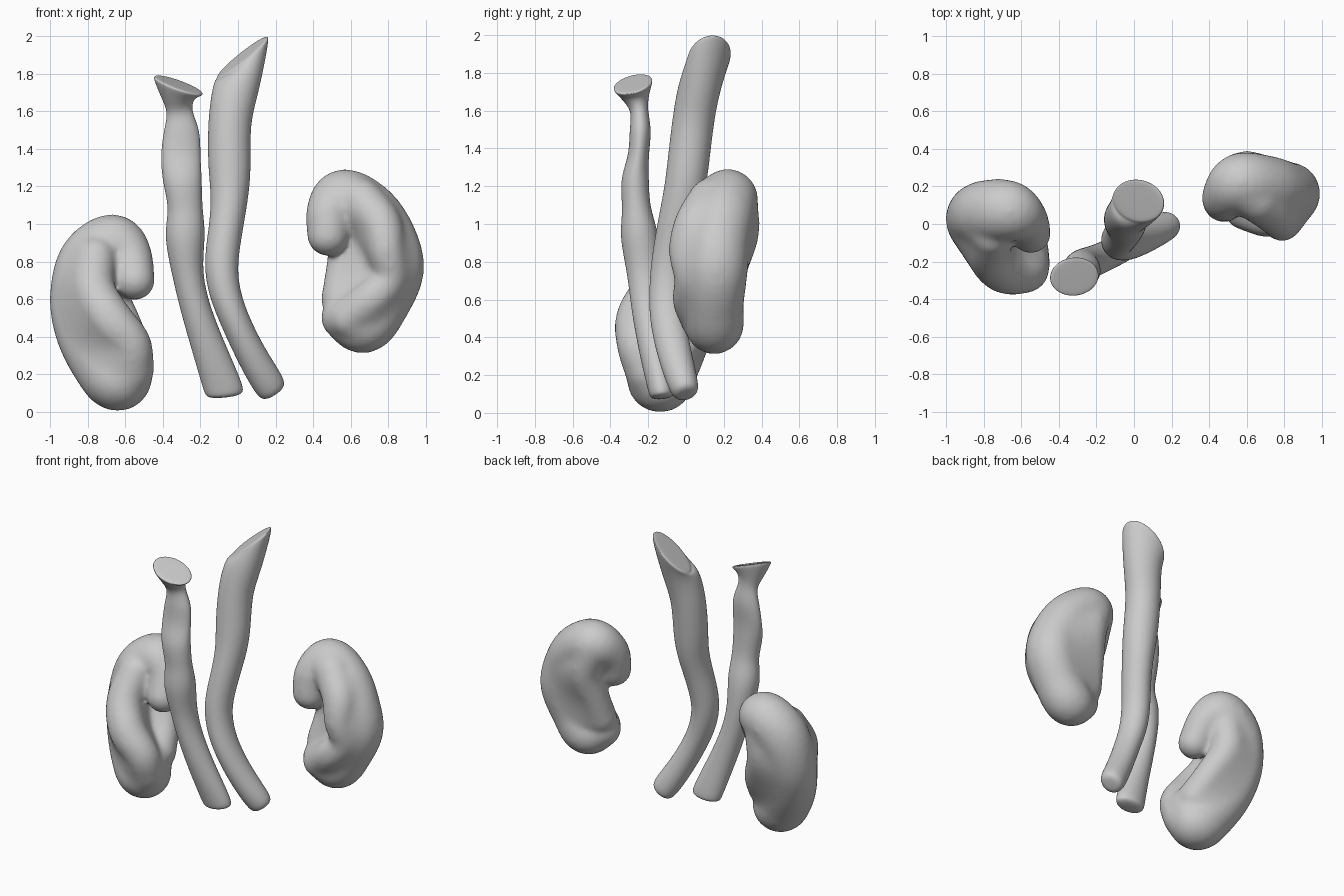
import bpy, bmesh
from mathutils import Vector, Matrix


def finish(name, bm):
    mesh = bpy.data.meshes.new(name)
    bmesh.ops.recalc_face_normals(bm, faces=bm.faces)
    for f in bm.faces:
        f.smooth = True
    bm.to_mesh(mesh)
    bm.free()
    ob = bpy.data.objects.new(name, mesh)
    bpy.context.collection.objects.link(ob)
    return ob


def spline(pts, steps=6):
    """Catmull-Rom samples through 4D points (x, y, z, r)."""
    p = [2 * pts[0] - pts[1]] + pts + [2 * pts[-1] - pts[-2]]
    out = []
    for a, b, c, d in zip(p, p[1:], p[2:], p[3:]):
        for i in range(steps):
            t = i / steps
            out.append(0.5 * (2 * b + (c - a) * t + (2 * a - 5 * b + 4 * c - d) * t * t
                              + (3 * b - a - 3 * c + d) * t ** 3))
    return out + [pts[-1]]


def organ(name, spine, walls):
    """Balls along a spine, plus walls (start index, stroke) webbed to the spine."""
    spine = [Vector(p) for p in spine]
    balls = spline(spine)
    for start, stroke in walls:
        stroke = [Vector(p) for p in stroke]
        base = spine[start:start + len(stroke)]
        for k in (0.25, 0.5, 0.75, 1):
            balls += spline([b.lerp(s, k) for b, s in zip(base, stroke)])
    bm = bmesh.new()
    for p in balls:
        bmesh.ops.create_icosphere(bm, subdivisions=3, radius=p[3] + 0.003,
                                   matrix=Matrix.Translation(p.to_3d()))
    ob = finish(name, bm)
    rm = ob.modifiers.new("fuse", 'REMESH')
    rm.mode = 'VOXEL'
    rm.voxel_size = 0.015
    rm.use_smooth_shade = True
    sm = ob.modifiers.new("soften", 'SMOOTH')
    sm.factor = 0.5
    sm.iterations = 20
    return ob


def vessel(name, rings, top_normal, end_normal, end_inset):
    """Tube through rings (x, y, z, width radius, depth radius), top to bottom."""
    n, bm, loops = 12, bmesh.new(), []
    cen = [Vector(r[:3]) for r in rings]

    def ring(c, t, rw, rd):
        w = Vector((0, 1, 0)).cross(t).normalized()
        d = t.cross(w).normalized()
        unit = [Matrix.Rotation(6.283185 * i / n, 2) @ Vector((1, 0)) for i in range(n)]
        loops.append([bm.verts.new(c + 1.045 * (w * rw * a.x + d * rd * a.y))
                      for a in unit])

    last = len(rings) - 1
    for i, r in enumerate(rings):
        t = (cen[max(i - 1, 0)] - cen[min(i + 1, last)]).normalized()
        if i == 0:
            t = Vector(top_normal).normalized()
            ring(cen[i] + t * 0.012, t, r[3] * 0.7, r[4] * 0.7)
            ring(cen[i] + t * 0.01, t, r[3] * 0.95, r[4] * 0.95)
        if i == last:
            t = Vector(end_normal).normalized()
        ring(cen[i], t, r[3], r[4])
        if i == last:
            ring(cen[i] - t * 0.035, t, r[3] * end_inset, r[4] * end_inset)
            ring(cen[i] - t * 0.045, t, r[3] * 0.4, r[4] * 0.4)
    for a, b in zip(loops, loops[1:]):
        for j in range(n):
            bm.faces.new((a[j], a[(j + 1) % n], b[(j + 1) % n], b[j]))
    bm.faces.new(loops[0])
    bm.faces.new(loops[-1])
    ob = finish(name, bm)
    sub = ob.modifiers.new("smooth", 'SUBSURF')
    sub.levels = sub.render_levels = 3
    return ob


# Main artery, slanted cut at the top
vessel("artery", [
    (0.028, 0.125, 1.885, 0.18, 0.12), (-0.01, 0.07, 1.73, 0.125, 0.112),
    (-0.05, 0.037, 1.55, 0.112, 0.11), (-0.045, 0.01, 1.3, 0.115, 0.11),
    (-0.043, -0.01, 1.16, 0.1, 0.108), (-0.06, -0.05, 1.0, 0.09, 0.1),
    (-0.094, -0.09, 0.8, 0.09, 0.095), (-0.078, -0.1, 0.65, 0.085, 0.095),
    (-0.025, -0.1, 0.5, 0.077, 0.095), (0.07, -0.06, 0.3, 0.08, 0.09),
    (0.173, -0.008, 0.13, 0.088, 0.08)],
    (-0.62, -0.2, 0.77), (-0.55, -0.2, 0.82), 0.75)

# Main vein, flared and cut at the top
vessel("vein", [
    (-0.32, -0.28, 1.735, 0.142, 0.108), (-0.32, -0.265, 1.67, 0.085, 0.07),
    (-0.312, -0.245, 1.6, 0.06, 0.04), (-0.298, -0.24, 1.5, 0.098, 0.06),
    (-0.308, -0.25, 1.36, 0.106, 0.05), (-0.297, -0.275, 1.23, 0.105, 0.078),
    (-0.278, -0.262, 1.08, 0.086, 0.07), (-0.284, -0.25, 0.95, 0.113, 0.105),
    (-0.275, -0.22, 0.75, 0.08, 0.09), (-0.23, -0.205, 0.55, 0.078, 0.085),
    (-0.15, -0.17, 0.32, 0.09, 0.077), (-0.075, -0.13, 0.12, 0.108, 0.07)],
    (0.36, -0.25, 1), (-0.1, -0.1, 1), 0.9)

# Higher kidney: C-shaped spine, then front lip and back wall
organ("kidney_high", [
    (0.48, 0.12, 0.94, 0.11), (0.49, 0.15, 1.06, 0.125), (0.565, 0.22, 1.135, 0.155),
    (0.7, 0.2, 1.05, 0.165), (0.795, 0.17, 0.9, 0.165), (0.825, 0.16, 0.75, 0.165),
    (0.76, 0.15, 0.58, 0.155), (0.67, 0.15, 0.465, 0.153), (0.56, 0.13, 0.5, 0.115)], [
    (2, [(0.66, 0.13, 1.12, 0.12), (0.76, 0.05, 1.0, 0.11), (0.79, 0.005, 0.86, 0.095),
         (0.81, 0.03, 0.71, 0.09), (0.71, 0.03, 0.6, 0.1), (0.59, 0.08, 0.5, 0.11)]),
    (3, [(0.57, 0.25, 1.1, 0.13), (0.61, 0.265, 0.95, 0.12), (0.57, 0.22, 0.76, 0.1),
         (0.545, 0.17, 0.6, 0.1)])])

# Lower kidney: same parts, tipped with the lower end forward
organ("kidney_low", [
    (-0.55, -0.05, 0.7, 0.105), (-0.58, 0.02, 0.83, 0.12), (-0.67, 0.07, 0.89, 0.16),
    (-0.79, 0.06, 0.79, 0.172), (-0.838, 0.03, 0.6, 0.165), (-0.805, -0.03, 0.42, 0.165),
    (-0.715, -0.1, 0.26, 0.172), (-0.635, -0.14, 0.175, 0.17), (-0.58, -0.15, 0.28, 0.125)], [
    (3, [(-0.76, -0.06, 0.82, 0.11), (-0.77, -0.17, 0.65, 0.115), (-0.69, -0.25, 0.5, 0.12),
         (-0.575, -0.255, 0.36, 0.11), (-0.57, -0.2, 0.22, 0.12)]),
    (3, [(-0.68, 0.1, 0.83, 0.125), (-0.69, 0.11, 0.63, 0.11), (-0.61, 0.04, 0.45, 0.1),
         (-0.57, -0.07, 0.31, 0.11)])])
